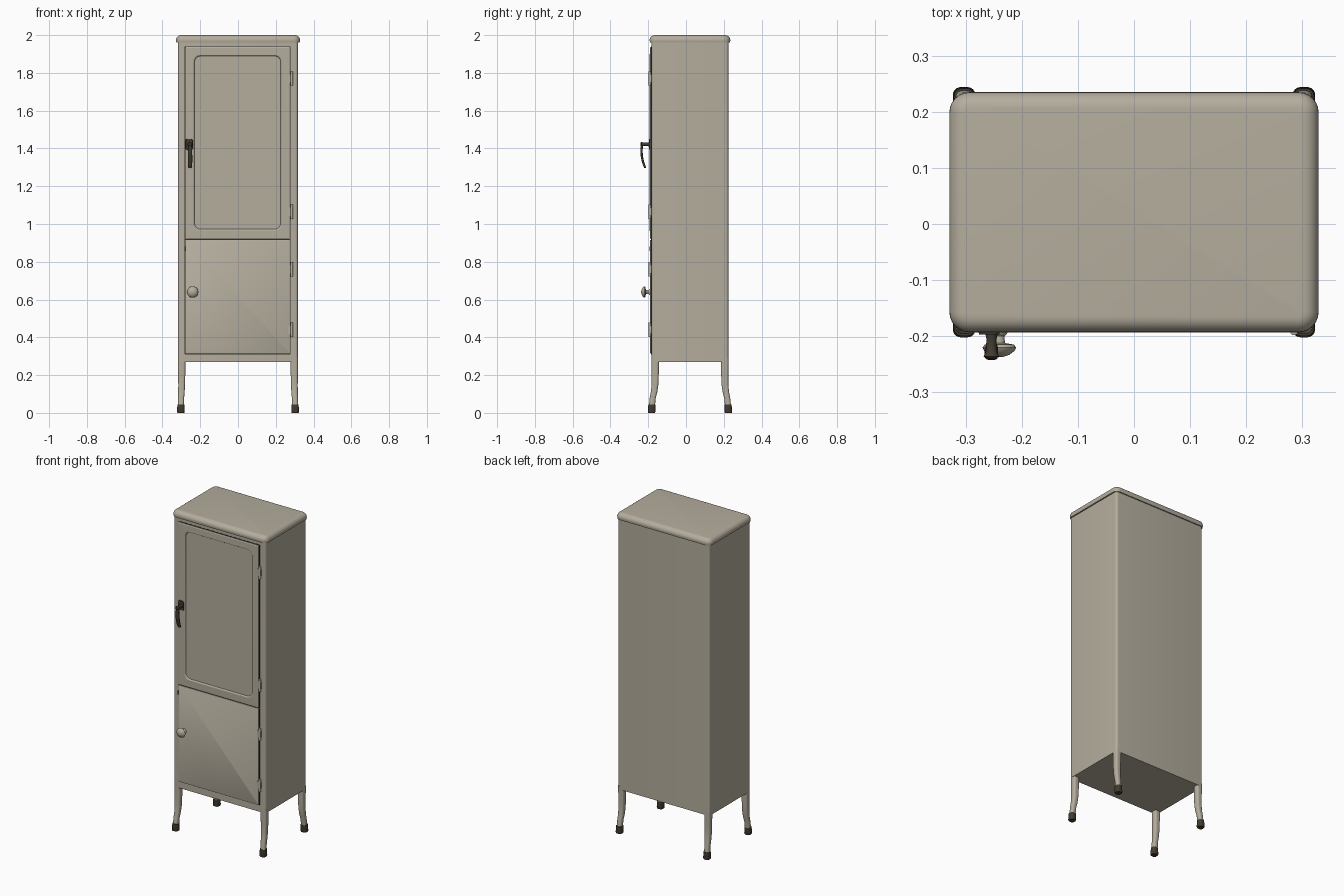
import bpy, bmesh, math
from mathutils import Vector

cube = bpy.data.objects.get("Cube")
if cube:
    bpy.data.objects.remove(cube, do_unlink=True)


def material(name, rgb):
    m = bpy.data.materials.new(name)
    m.use_nodes = True
    m.diffuse_color = (*rgb, 1)
    m.node_tree.nodes["Principled BSDF"].inputs["Base Color"].default_value = (*rgb, 1)
    return m


enamel = material("beige enamel", (0.46, 0.42, 0.34))
bronze = material("dark bronze", (0.055, 0.045, 0.03))
shadow = material("dark gap", (0.03, 0.028, 0.024))


def finish(name, bm, mat, angle=35):
    bmesh.ops.recalc_face_normals(bm, faces=bm.faces)
    mesh = bpy.data.meshes.new(name)
    bm.to_mesh(mesh)
    bm.free()
    ob = bpy.data.objects.new(name, mesh)
    bpy.context.collection.objects.link(ob)
    mesh.materials.append(mat)
    bpy.ops.object.select_all(action="DESELECT")
    ob.select_set(True)
    bpy.context.view_layer.objects.active = ob
    bpy.ops.object.shade_smooth_by_angle(angle=math.radians(angle))
    return ob


def outline(u, v, hu, hv, r, n=6):
    """Rounded rectangle as a list of points."""
    pts = []
    for k, (su, sv) in enumerate([(1, 1), (-1, 1), (-1, -1), (1, -1)]):
        for i in range(n + 1):
            a = math.pi / 2 * (k + i / n)
            pts.append((u + su * (hu - r) + r * math.cos(a),
                        v + sv * (hv - r) + r * math.sin(a)))
    return pts


def loft(name, mat, sections, axis="z", angle=35):
    """Skin rounded rectangles (t, u, v, half_u, half_v, radius) along an axis."""
    bm = bmesh.new()
    rings = []
    for t, *rect in sections:
        rings.append([bm.verts.new((a, b, t) if axis == "z" else (a, t, b))
                      for a, b in outline(*rect)])
    for low, high in zip(rings, rings[1:]):
        for i in range(len(low)):
            j = (i + 1) % len(low)
            bm.faces.new((low[i], low[j], high[j], high[i]))
    bm.faces.new(rings[0])
    bm.faces.new(rings[-1])
    return finish(name, bm, mat, angle)


def lathe(name, mat, x, z, profile, n=20):
    """Turn (y, radius) pairs around a line running front to back."""
    bm = bmesh.new()
    rings = [[bm.verts.new((x + r * math.cos(2 * math.pi * i / n), y,
                            z + r * math.sin(2 * math.pi * i / n)))
              for i in range(n)] for y, r in profile]
    for a, b in zip(rings, rings[1:]):
        for i in range(n):
            j = (i + 1) % n
            bm.faces.new((a[i], a[j], b[j], b[i]))
    bm.faces.new(rings[0])
    bm.faces.new(rings[-1])
    return finish(name, bm, mat)


# Cabinet body and rolled lid
MID = 0.021
loft("body", enamel, [(0.27, 0, MID, 0.318, 0.204, 0.015),
                      (1.97, 0, MID, 0.318, 0.204, 0.015)])
lid = [(1.96, 0, MID, 0.316, 0.201, 0.02), (1.96, 0, MID, 0.326, 0.211, 0.03)]
for i in range(7):
    a = math.pi / 2 * i / 6
    inset = 0.028 * (1 - math.cos(a))
    lid.append((1.972 + 0.028 * math.sin(a), 0, MID, 0.329 - inset, 0.214 - inset, 0.036 - inset))
loft("lid", enamel, lid)

# Splayed legs with dark foot caps
for side, sx in (("right", -1), ("left", 1)):
    for end, sy in (("front", -1), ("back", 1)):
        def at(z, out, half, r):
            return (z, sx * (0.298 + out * 0.25), MID + sy * (0.184 + out), half, half, r)
        loft(f"{end}_{side}_leg", enamel, [
            at(0.29, 0, 0.02, 0.012), at(0.21, 0, 0.019, 0.012), at(0.15, 0.001, 0.018, 0.012),
            at(0.11, 0.006, 0.017, 0.012), at(0.08, 0.013, 0.016, 0.012), at(0.03, 0.018, 0.016, 0.012)])
        loft(f"{end}_{side}_foot", bronze, [
            at(0, 0.019, 0.018, 0.012), at(0.006, 0.019, 0.02, 0.014), at(0.045, 0.018, 0.0185, 0.014)])

# Dark gaps behind the doors
FACE = -0.183
for name, z, hz in (("upper_gap", 1.428, 0.512), ("lower_gap", 0.615, 0.305)):
    loft(name, shadow, [(FACE + 0.004, -0.002, z, 0.281, hz, 0.004),
                        (FACE - 0.001, -0.002, z, 0.281, hz, 0.004)], "y")

# Upper door with a pressed frame around a recessed panel
loft("upper_door", enamel, [
    (FACE, -0.002, 1.428, 0.277, 0.508, 0.004),
    (-0.188, -0.002, 1.428, 0.277, 0.508, 0.004),
    (-0.191, -0.002, 1.428, 0.272, 0.503, 0.006),
    (-0.192, -0.002, 1.431, 0.235, 0.465, 0.036),
    (-0.190, -0.002, 1.431, 0.231, 0.461, 0.034),
    (-0.185, -0.002, 1.431, 0.228, 0.458, 0.032)], "y", 20)

# Plain lower door
loft("lower_door", enamel, [
    (FACE, -0.002, 0.615, 0.277, 0.301, 0.004),
    (-0.188, -0.002, 0.615, 0.277, 0.301, 0.004),
    (-0.190, -0.002, 0.615, 0.274, 0.298, 0.004)], "y")

# Hinges: barrel with a leaf
for i, z in enumerate((1.77, 1.065, 0.76, 0.44)):
    loft(f"hinge_barrel_{i + 1}", enamel, [(z - 0.038, 0.285, -0.191, 0.007, 0.007, 0.0065),
                                           (z + 0.038, 0.285, -0.191, 0.007, 0.007, 0.0065)])
    loft(f"hinge_leaf_{i + 1}", enamel, [(-0.182, 0.279, z, 0.013, 0.022, 0.003),
                                         (-0.193, 0.279, z, 0.013, 0.022, 0.003)], "y")

# Small catch at the top of the lower door
loft("lower_catch", bronze, [(-0.18, -0.279, 0.87, 0.004, 0.012, 0.002),
                             (-0.192, -0.279, 0.87, 0.004, 0.012, 0.002)], "y")

# Lever handle on the upper door
loft("handle_plate", bronze, [(-0.188, -0.258, 1.422, 0.02, 0.03, 0.01),
                              (-0.197, -0.258, 1.422, 0.018, 0.028, 0.01)], "y")
lathe("handle_stem", bronze, -0.254, 1.422,
      [(-0.19, 0.012), (-0.205, 0.009), (-0.228, 0.01), (-0.236, 0.014), (-0.241, 0.008)])
lever = [(1.422, -0.232, 0.010), (1.39, -0.236, 0.011), (1.36, -0.234, 0.012),
         (1.33, -0.228, 0.012), (1.305, -0.219, 0.011), (1.296, -0.216, 0.007)]
loft("handle_lever", bronze, [(z, -0.254, y, w, 0.006, 0.005) for z, y, w in lever])

# Round knob on the lower door
lathe("knob", enamel, -0.24, 0.64,
      [(-0.188, 0.016), (-0.195, 0.014), (-0.2, 0.009), (-0.212, 0.01), (-0.215, 0.026),
       (-0.22, 0.03), (-0.226, 0.027), (-0.233, 0.018), (-0.237, 0.006)])
